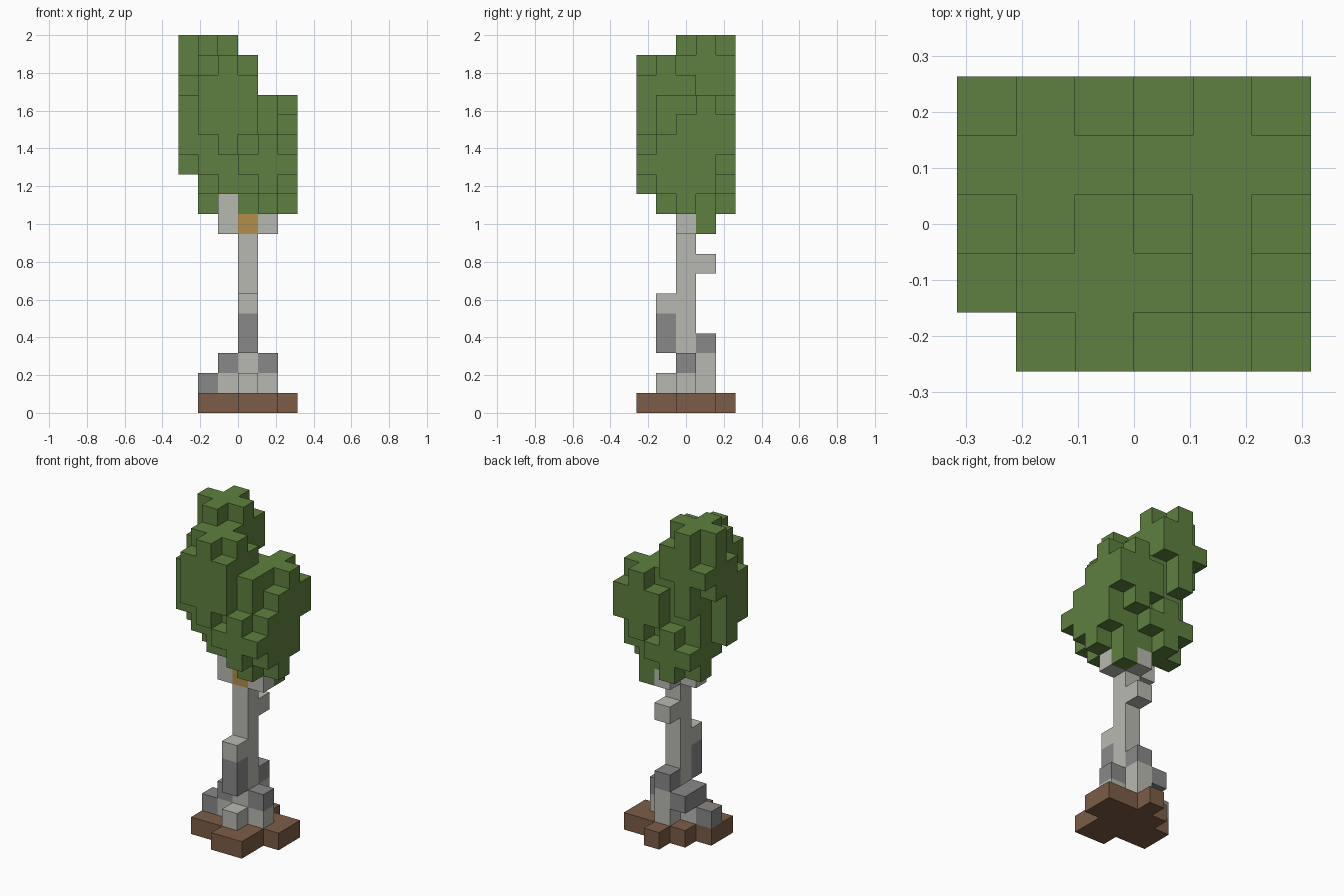
import bpy, bmesh, math
from mathutils import Vector

old = bpy.data.objects.get("Cube")
if old:
    bpy.data.objects.remove(old, do_unlink=True)

S = 2 / 19                       # edge of one block
ORIGIN = Vector((-3 * S, -2.5 * S, 0))


def material(name, rgb):
    m = bpy.data.materials.new(name)
    m.use_nodes = True
    m.diffuse_color = (*rgb, 1)
    m.node_tree.nodes["Principled BSDF"].inputs["Base Color"].default_value = (*rgb, 1)
    return m


def box(xs, ys, zs):
    """Blocks in inclusive index ranges."""
    return {(x, y, z) for x in range(xs[0], xs[1] + 1)
            for y in range(ys[0], ys[1] + 1)
            for z in range(zs[0], zs[1] + 1)}


def column(x, y, lo, hi):
    return box((x, x), (y, y), (lo, hi))


def clump(x, y, lo, hi):
    """Rounded leaf clump: cross-shaped ends, square middle."""
    cross = box((x - 1, x + 1), (y, y), (lo, hi)) | box((x, x), (y - 1, y + 1), (lo, hi))
    return cross | box((x - 1, x + 1), (y - 1, y + 1), (lo + 1, hi - 1))


# Soil patch
soil = (box((3, 4), (0, 0), (0, 0)) | box((1, 4), (1, 1), (0, 0)) |
        box((1, 5), (2, 2), (0, 0)) | box((2, 5), (3, 3), (0, 0)) | {(3, 4, 0)})

# Pale trunk with roots, stubs and the branches under the crown
trunk = (column(3, 2, 1, 8) | column(3, 3, 1, 2) | column(2, 2, 9, 10) |
         {(3, 1, 1), (2, 2, 1), (4, 2, 1), (3, 1, 5), (3, 3, 7), (4, 2, 9), (3, 3, 9)})

# Dark bark patches
bark = column(3, 1, 3, 4) | {(1, 2, 1), (2, 2, 2), (2, 3, 2), (4, 2, 2), (3, 3, 3)}

# Exposed wood at the fork
wood = {(3, 2, 9)}

# Crown: overlapping clumps, then filling columns
leaves = clump(1, 3, 15, 18) - {(0, 2, 17), (0, 4, 17)}
for c in ((2, 1, 13, 17), (4, 3, 12, 15), (4, 1, 11, 13), (2, 3, 10, 12), (4, 2, 10, 13)):
    leaves |= clump(*c)
for c in ((0, 1, 13, 15), (0, 2, 12, 16), (1, 1, 12, 16), (2, 1, 11, 16), (1, 2, 11, 16),
          (1, 3, 10, 18), (2, 2, 11, 17), (2, 3, 10, 18), (3, 2, 10, 16), (3, 3, 10, 15),
          (4, 1, 10, 15), (4, 2, 10, 15), (4, 3, 9, 15), (1, 4, 14, 18)):
    leaves |= column(*c)
leaves -= trunk

PARTS = (
    ("soil", soil, material("soil brown", (0.202, 0.107, 0.061))),
    ("trunk", trunk, material("pale bark", (0.485, 0.485, 0.445))),
    ("bark_patches", bark, material("dark bark", (0.25, 0.25, 0.25))),
    ("fork_wood", wood, material("golden wood", (0.445, 0.27, 0.065))),
    ("leaves", leaves, material("leaf green", (0.112, 0.216, 0.05))),
)
solid = set().union(*(p[1] for p in PARTS))


def build(name, cells, mat):
    """Skin the blocks, keeping only faces open to the air."""
    bm = bmesh.new()
    for cell in sorted(cells):
        centre = ORIGIN + (Vector(cell) + Vector((0.5, 0.5, 0.5))) * S
        for axis in range(3):
            for sign in (-1, 1):
                near = list(cell)
                near[axis] += sign
                if tuple(near) in solid:
                    continue
                n, u = Vector(), Vector()
                n[axis] = sign
                u[(axis + 1) % 3] = 1
                v = n.cross(u)
                corners = (-u - v, u - v, u + v, v - u)
                bm.faces.new([bm.verts.new(centre + (n + c) * S / 2) for c in corners])
    bmesh.ops.remove_doubles(bm, verts=bm.verts[:], dist=S / 100)
    mesh = bpy.data.meshes.new(name)
    bm.to_mesh(mesh)
    bm.free()
    mesh.materials.append(mat)
    bpy.context.collection.objects.link(bpy.data.objects.new(name, mesh))


for part in PARTS:
    build(*part)
